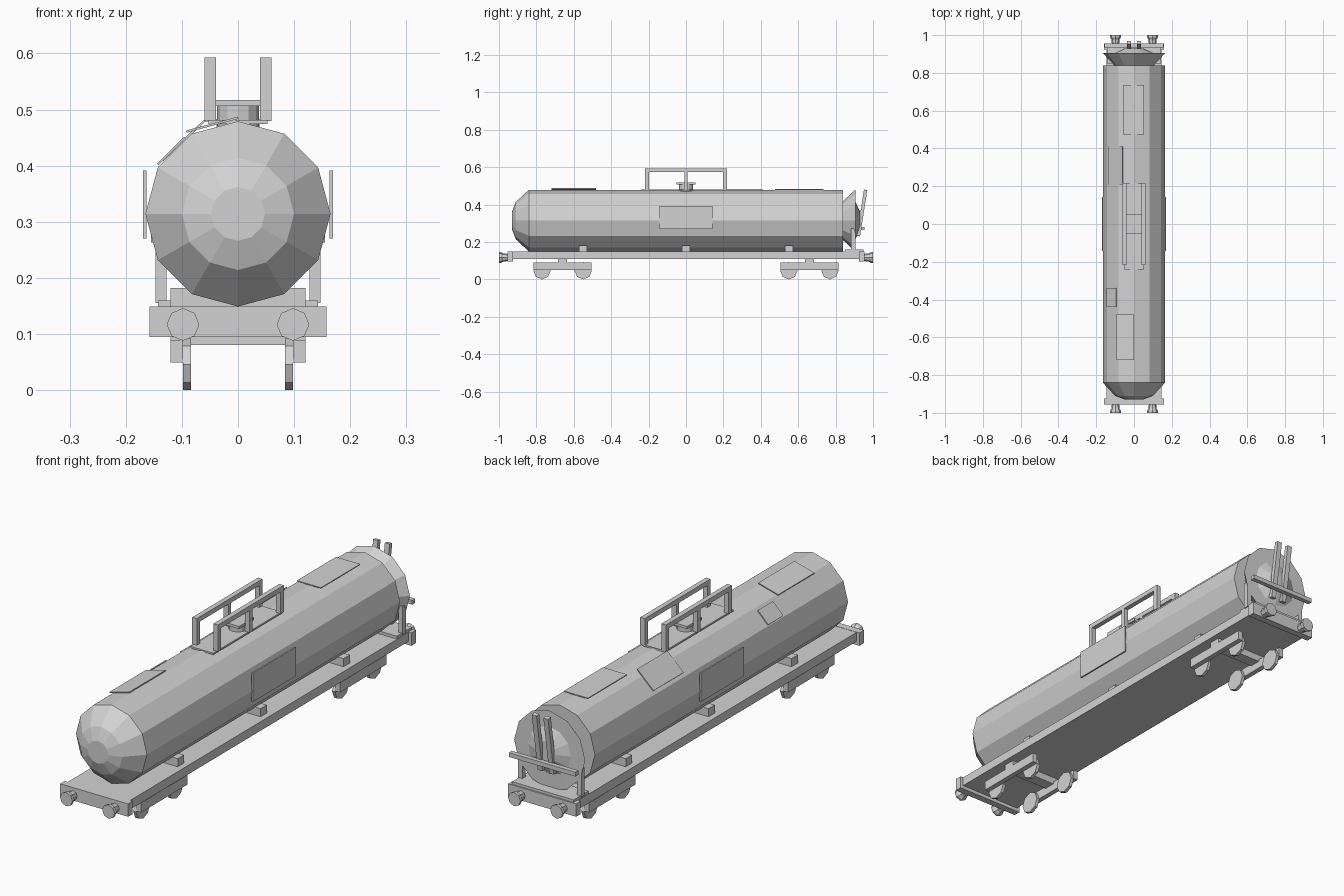
import bpy, bmesh, math
from mathutils import Matrix, Vector

if "Cube" in bpy.data.objects:
    bpy.data.objects.remove(bpy.data.objects["Cube"])

grey = bpy.data.materials.new("light_grey")
grey.diffuse_color = (0.65, 0.65, 0.65, 1)
grey.use_nodes = True
grey.node_tree.nodes["Principled BSDF"].inputs["Base Color"].default_value = grey.diffuse_color


def finish(name, bm):
    bmesh.ops.recalc_face_normals(bm, faces=bm.faces)
    mesh = bpy.data.meshes.new(name)
    bm.to_mesh(mesh)
    bm.free()
    mesh.materials.append(grey)
    ob = bpy.data.objects.new(name, mesh)
    bpy.context.collection.objects.link(ob)
    return ob


def box(name, x0, x1, y0, y1, z0, z1):
    bm = bmesh.new()
    bmesh.ops.create_cube(bm, size=1)
    for v in bm.verts:
        v.co = ((x0 + x1) / 2 + v.co.x * (x1 - x0),
                (y0 + y1) / 2 + v.co.y * (y1 - y0),
                (z0 + z1) / 2 + v.co.z * (z1 - z0))
    return finish(name, bm)


def lathe(name, centre, profile, sides, axis="Y"):
    """Rings of (offset, radius) along an axis, capped at both ends, vertex at the top."""
    bm = bmesh.new()
    rings = []
    for d, r in profile:
        ring = []
        for i in range(sides):
            a = 2 * math.pi * i / sides
            s, c = r * math.sin(a), r * math.cos(a)
            p = {"X": (d, s, c), "Y": (s, d, c), "Z": (s, c, d)}[axis]
            ring.append(bm.verts.new(Vector(centre) + Vector(p)))
        rings.append(ring)
    for a, b in zip(rings, rings[1:]):
        for i in range(sides):
            j = (i + 1) % sides
            bm.faces.new((a[i], a[j], b[j], b[i]))
    bm.faces.new(rings[0])
    bm.faces.new(rings[-1])
    return finish(name, bm)


# Tank with domed front and flared rear shield with a raised centre
R, CZ = 0.165, 0.314
lathe("tank", (0, 0, CZ), [(-0.93, 0.048), (-0.91, 0.1), (-0.84, R), (0.84, R)], 12)
lathe("rear_shield", (0, 0, CZ),
      [(0.835, 0.1), (0.905, R), (0.906, 0.1), (0.93, 0.048)], 12)

# Underframe, saddles and rear platform
box("frame", -0.145, 0.145, -0.93, 0.93, 0.11, 0.148)
for y in (-0.55, 0, 0.55):
    box("saddle", -0.12, 0.12, y - 0.021, y + 0.021, 0.148, 0.182)
box("rear_platform", -0.143, 0.143, 0.85, 0.95, 0.148, 0.16)

for s in (-1, 1):
    # Buffer beam and buffers
    ya, yb = sorted((s * 0.925, s * 0.955))
    box("buffer_beam", -0.158, 0.158, ya, yb, 0.095, 0.149)
    for x in (-0.098, 0.098):
        lathe("buffer", (x, 0, 0.117),
              [(s * 0.95, 0.019), (s * 0.978, 0.022), (s * 0.988, 0.029), (s, 0.029)], 8)

    # Bogie: bolster, side frames and wheels
    c = s * 0.66
    box("bogie_bolster", -0.12, 0.12, c - 0.025, c + 0.025, 0.08, 0.112)
    for t in (-1, 1):
        xa, xb = sorted((t * 0.098, t * 0.12))
        box("bogie_side", xa, xb, c - 0.155, c + 0.155, 0.049, 0.089)
        for y in (c - 0.11, c + 0.11):
            lathe("wheel", (t * 0.091, y, 0.046), [(-0.007, 0.046), (0.007, 0.046)], 8, "X")

    # Top handrail
    xa, xb = sorted((s * 0.039, s * 0.06))
    box("handrail_bar", xa, xb, -0.218, 0.218, 0.573, 0.593)
    for y in (-0.208, 0.208):
        box("handrail_post", xa, xb, y - 0.01, y + 0.01, 0.48, 0.575)
    box("handrail_middle_post", xa, xb, -0.009, 0.009, 0.48, 0.575)

    # Rear railing post and tilted lever
    xa, xb = sorted((s * 0.127, s * 0.147))
    box("rear_post", xa, xb, 0.883, 0.905, 0.155, 0.272)
    lever = box("lever", -0.011, 0.011, -0.009, 0.009, -0.125, 0.125)
    lever.matrix_world = (Matrix.Translation((s * 0.027, 0.941, 0.355))
                          @ Matrix.Rotation(math.radians(-9), 4, "X"))

    # Side sign
    xa, xb = sorted((s * 0.163, s * 0.169))
    box("side_sign", xa, xb, -0.142, 0.142, 0.27, 0.391)

box("rear_rail", -0.155, 0.155, 0.935, 0.955, 0.263, 0.281)

# Walkway and filling hatch on top
box("walkway", -0.053, 0.053, -0.24, 0.215, 0.474, 0.481)
lathe("hatch_neck", (0, 0, 0), [(0.47, 0.037), (0.507, 0.037)], 12, "Z")
box("hatch_lid", -0.04, 0.04, -0.05, 0.05, 0.506, 0.517)

# Thin plates on the roof: x centre, z centre, half width, tilt, y range
for x, z, w, tilt, y0, y1 in ((-0.003, 0.481, 0.056, 0, 0.475, 0.735),
                              (-0.046, 0.473, 0.048, -15, -0.72, -0.48),
                              (-0.097, 0.445, 0.052, -43, 0.21, 0.41),
                              (-0.119, 0.426, 0.034, -45, -0.44, -0.34)):
    plate = box("roof_plate", -w, w, y0, y1, -0.002, 0.002)
    plate.matrix_world = (Matrix.Translation((x, 0, z))
                          @ Matrix.Rotation(math.radians(tilt), 4, "Y"))
